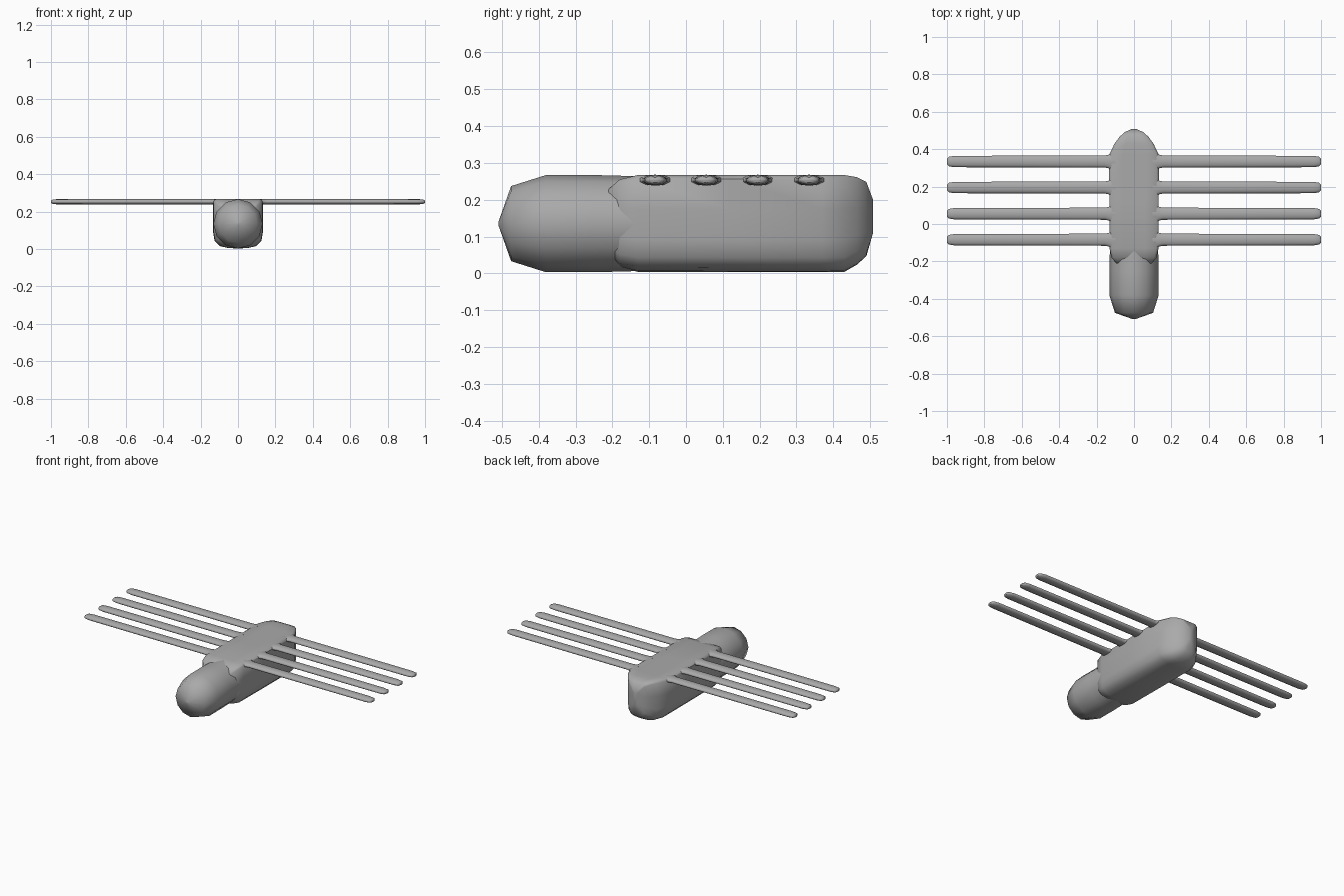
import bpy, bmesh, math

if "Cube" in bpy.data.objects:
    bpy.data.objects.remove(bpy.data.objects["Cube"])

grey = bpy.data.materials.new("plain_grey")
grey.diffuse_color = (0.4, 0.4, 0.4, 1)
grey.use_nodes = True
grey.node_tree.nodes["Principled BSDF"].inputs["Base Color"].default_value = grey.diffuse_color


def loft(name, rings, angle):
    """Skin a list of equal-length closed rings and cap both ends."""
    bm = bmesh.new()
    loops = [[bm.verts.new(p) for p in ring] for ring in rings]
    n = len(loops[0])
    for a, b in zip(loops, loops[1:]):
        for i in range(n):
            j = (i + 1) % n
            bm.faces.new((a[i], a[j], b[j], b[i]))
    bm.faces.new(loops[0])
    bm.faces.new(loops[-1])
    bmesh.ops.remove_doubles(bm, verts=bm.verts, dist=0.0002)
    bmesh.ops.recalc_face_normals(bm, faces=bm.faces)
    mesh = bpy.data.meshes.new(name)
    bm.to_mesh(mesh)
    bm.free()
    mesh.materials.append(grey)
    ob = bpy.data.objects.new(name, mesh)
    bpy.context.collection.objects.link(ob)
    bpy.ops.object.select_all(action='DESELECT')
    ob.select_set(True)
    bpy.context.view_layer.objects.active = ob
    bpy.ops.object.shade_smooth_by_angle(angle=math.radians(angle))
    return ob


def circle(n):
    return [(math.sin(math.tau * i / n), math.cos(math.tau * i / n)) for i in range(n)]


# Head: blunt rounded cylinder pointing forward
head = []
for y, r in [(-0.509, 0.006), (-0.475, 0.102), (-0.38, 0.132), (-0.25, 0.132), (-0.1, 0.128)]:
    head.append([(u * r, y, 0.135 + v * r) for u, v in circle(12)])
loft("head", head, 60)

# Body: flat-topped hull with rounded belly and pointed rear
half = [(0.45, 1), (0.9, 1), (1, 0.96), (1, 0.65), (1, 0.33), (0.94, 0.15), (0.74, 0.05), (0.4, 0.01)]
section = [(0, 1)] + half + [(0, 0)] + [(-u, v) for u, v in reversed(half)]
body = []
for y, w, low, high in [(-0.22, 0.085, 0.05, 0.22), (-0.18, 0.12, 0.016, 0.255),
                        (-0.13, 0.131, 0.004, 0.267), (0.12, 0.132, 0.003, 0.267),
                        (0.37, 0.133, 0.003, 0.267), (0.43, 0.104, 0.004, 0.267),
                        (0.465, 0.078, 0.024, 0.261), (0.49, 0.052, 0.047, 0.248),
                        (0.508, 0.012, 0.11, 0.2)]:
    body.append([(u * w, y, low + v * (high - low)) for u, v in section])
loft("body", body, 50)

# Legs: four pairs of long flat rods, flared at the root and blunt at the tip
stations = [(0.1, 0.05, 0.015), (0.128, 0.045, 0.015), (0.136, 0.038, 0.015), (0.155, 0.034, 0.015),
            (0.55, 0.033, 0.015), (0.96, 0.032, 0.0145), (0.99, 0.027, 0.012), (1.0, 0.016, 0.007)]
for k, cy in enumerate((-0.084, 0.055, 0.195, 0.334)):
    for side, label in ((1, "right"), (-1, "left")):
        rings = [[(side * x, cy + u * wy, 0.253 + v * hz) for u, v in circle(10)]
                 for x, wy, hz in stations]
        loft(f"leg_{label}_{k + 1}", rings, 60)
